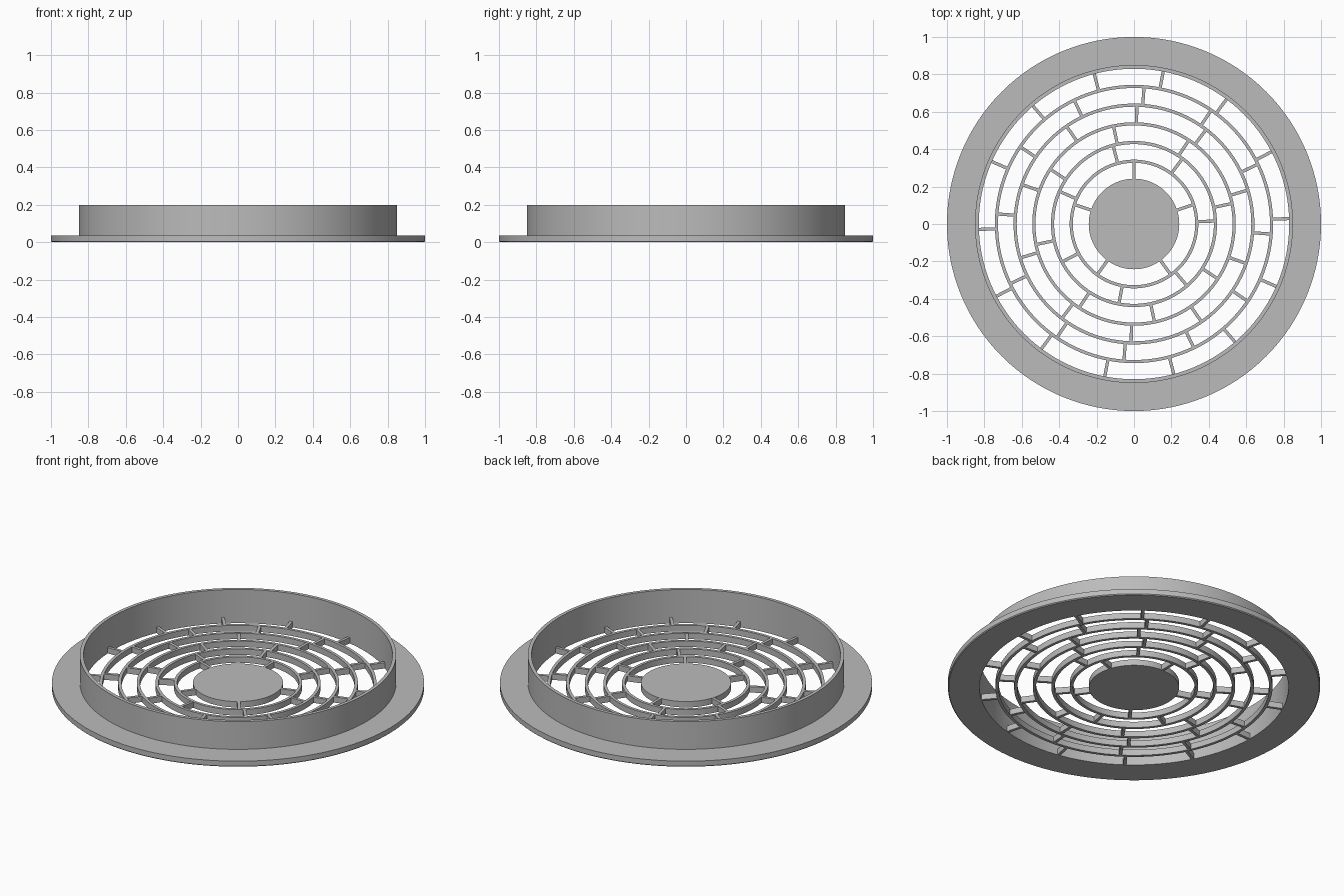
import bpy, bmesh, math
from mathutils import Matrix

if "Cube" in bpy.data.objects:
    bpy.data.objects.remove(bpy.data.objects["Cube"])

SEG = 128      # sides of every round part
H = 0.035      # thickness of flange and grille

grey = bpy.data.materials.new("grey")
grey.diffuse_color = (0.5, 0.5, 0.5, 1)
grey.use_nodes = True
grey.node_tree.nodes["Principled BSDF"].inputs["Base Color"].default_value = grey.diffuse_color


def finish(bm, name):
    bmesh.ops.recalc_face_normals(bm, faces=bm.faces)
    mesh = bpy.data.meshes.new(name)
    bm.to_mesh(mesh)
    bm.free()
    mesh.materials.append(grey)
    obj = bpy.data.objects.new(name, mesh)
    bpy.context.collection.objects.link(obj)
    bpy.context.view_layer.objects.active = obj
    obj.select_set(True)
    bpy.ops.object.shade_smooth_by_angle(angle=math.radians(30))
    obj.select_set(False)
    return obj


def revolve(name, profile):
    """Turn a closed (radius, z) profile around the z axis."""
    bm = bmesh.new()
    loops = []
    for i in range(SEG):
        a = 2 * math.pi * i / SEG
        loops.append([bm.verts.new((r * math.cos(a), r * math.sin(a), z)) for r, z in profile])
    n = len(profile)
    for i in range(SEG):
        p, q = loops[i], loops[(i + 1) % SEG]
        for j in range(n):
            k = (j + 1) % n
            bm.faces.new((p[j], q[j], q[k], p[k]))
    return finish(bm, name)


# Flange and upright collar in one turned profile
revolve("flange_and_collar", [(0.83, 0), (0.995, 0), (1.0, 0.005), (1.0, H),
                              (0.85, H), (0.85, 0.2), (0.83, 0.2)])

# Solid centre disc
bm = bmesh.new()
bmesh.ops.create_cone(bm, cap_ends=True, segments=SEG, radius1=0.242, radius2=0.242,
                      depth=H, matrix=Matrix.Translation((0, 0, H / 2)))
finish(bm, "centre_disc")

# Concentric grille rings
RING_W = 0.017
outer = [0.344 + 0.1 * i for i in range(5)]
for i, r in enumerate(outer):
    revolve(f"grille_ring_{i + 1}", [(r - RING_W, 0), (r, 0), (r, H), (r - RING_W, H)])

# Staggered spokes: count and first angle for each gap
starts = [0.242] + outer
ends = [r - RING_W for r in outer] + [0.83]
gaps = [(5, 18), (7, 2.1), (8, 11.8), (10, 16.6), (12, 25.8), (14, 2)]
for g, (count, first) in enumerate(gaps):
    r0, r1 = starts[g] - 0.004, ends[g] + 0.004
    bm = bmesh.new()
    for i in range(count):
        turn = Matrix.Rotation(math.radians(first + 360 * i / count), 4, 'Z')
        place = Matrix.Translation(((r0 + r1) / 2, 0, H / 2))
        size = Matrix.Diagonal((r1 - r0, 0.017, H - 0.001, 1))
        bmesh.ops.create_cube(bm, size=1, matrix=turn @ place @ size)
    finish(bm, f"spokes_{g + 1}")
